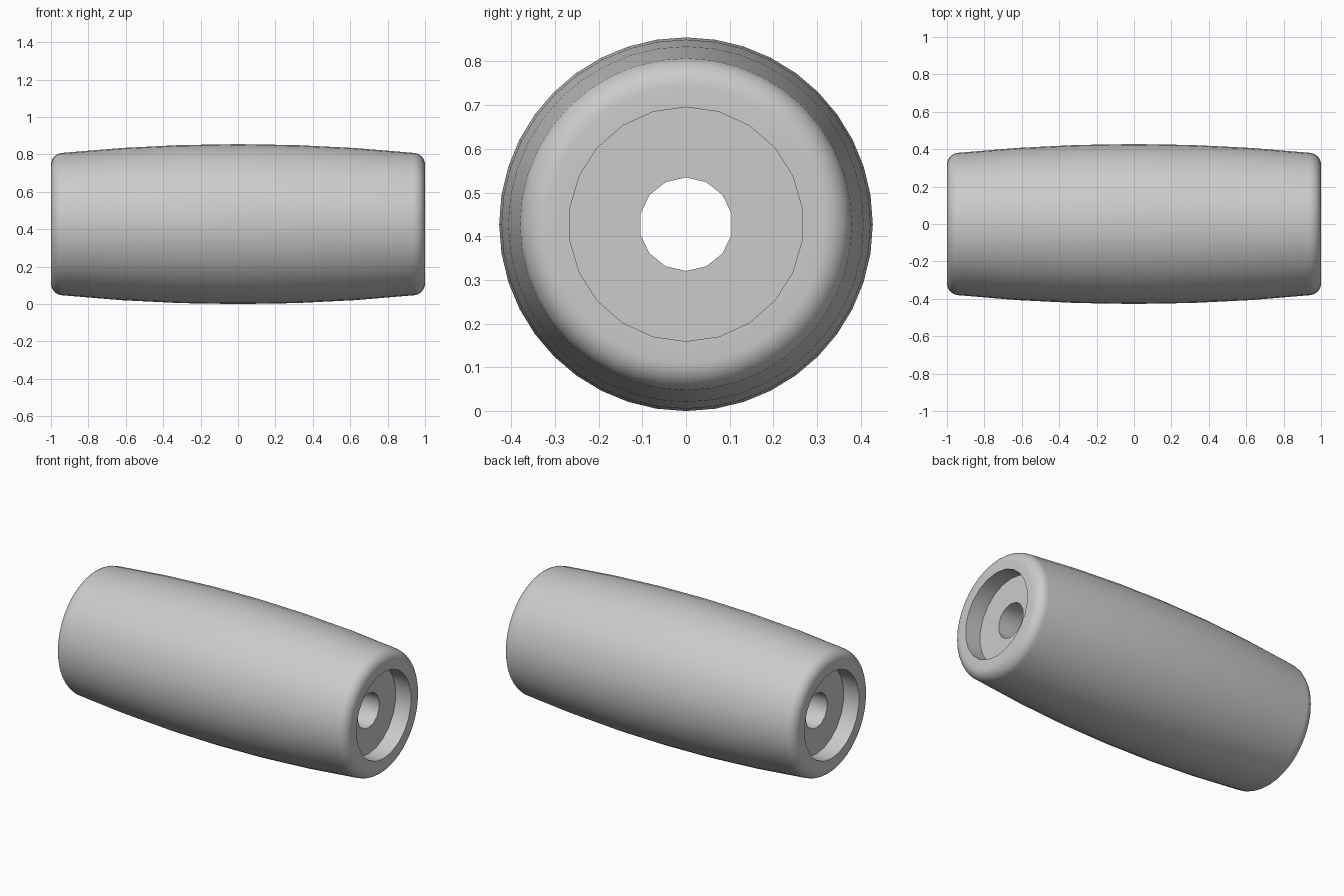
import bpy, bmesh
from math import sin, cos, pi, radians

cube = bpy.data.objects.get("Cube")
if cube:
    bpy.data.objects.remove(cube, do_unlink=True)

RADIUS = 0.4275      # at the middle of the barrel
END_RADIUS = 0.381   # where the rounded rim starts
FILLET = 0.065

grey = bpy.data.materials.new("light_grey")
grey.use_nodes = True
grey.diffuse_color = (0.6, 0.6, 0.6, 1)
grey.node_tree.nodes["Principled BSDF"].inputs["Base Color"].default_value = (0.6, 0.6, 0.6, 1)


def lathe(name, profile, sides):
    """Closed solid turned about the x axis from (x, radius) points."""
    bm = bmesh.new()
    rings = []
    for x, r in profile:
        angles = [2 * pi * i / sides for i in range(sides)]
        rings.append([bm.verts.new((x, r * sin(a), RADIUS + r * cos(a))) for a in angles])
    for a, b in zip(rings, rings[1:]):
        for i in range(sides):
            j = (i + 1) % sides
            bm.faces.new((a[i], a[j], b[j], b[i]))
    bm.faces.new(rings[0])
    bm.faces.new(rings[-1])
    bmesh.ops.recalc_face_normals(bm, faces=bm.faces)
    mesh = bpy.data.meshes.new(name)
    bm.to_mesh(mesh)
    bm.free()
    mesh.materials.append(grey)
    obj = bpy.data.objects.new(name, mesh)
    bpy.context.collection.objects.link(obj)
    return obj


# Barrel: gentle bulge, then a rounded rim, mirrored to the other end
start = 1 - FILLET
half = [(start * i / 3, RADIUS - (RADIUS - END_RADIUS) * (i / 3) ** 2) for i in range(4)]
for i in range(1, 9):
    t = pi / 2 * i / 8
    half.append((start + FILLET * sin(t), END_RADIUS - FILLET * (1 - cos(t))))
profile = [(-x, r) for x, r in reversed(half[1:])] + half
roller = lathe("roller_body", profile, 40)

# Recess in each end and the bore through the middle
cutters = [
    lathe("recess_cutter_left", [(0.895, 0.268), (1.1, 0.268)], 22),
    lathe("recess_cutter_right", [(-1.1, 0.268), (-0.895, 0.268)], 22),
    lathe("bore_cutter", [(-1.2, 0.107), (1.2, 0.107)], 14),
]
bpy.ops.object.select_all(action="DESELECT")
bpy.context.view_layer.objects.active = roller
roller.select_set(True)
for cutter in cutters:
    cutter.hide_render = True
    mod = roller.modifiers.new(cutter.name, "BOOLEAN")
    mod.operation = "DIFFERENCE"
    mod.solver = "EXACT"
    mod.object = cutter
    bpy.ops.object.modifier_apply(modifier=mod.name)
    bpy.data.objects.remove(cutter, do_unlink=True)

bpy.ops.object.shade_smooth_by_angle(angle=radians(35))
